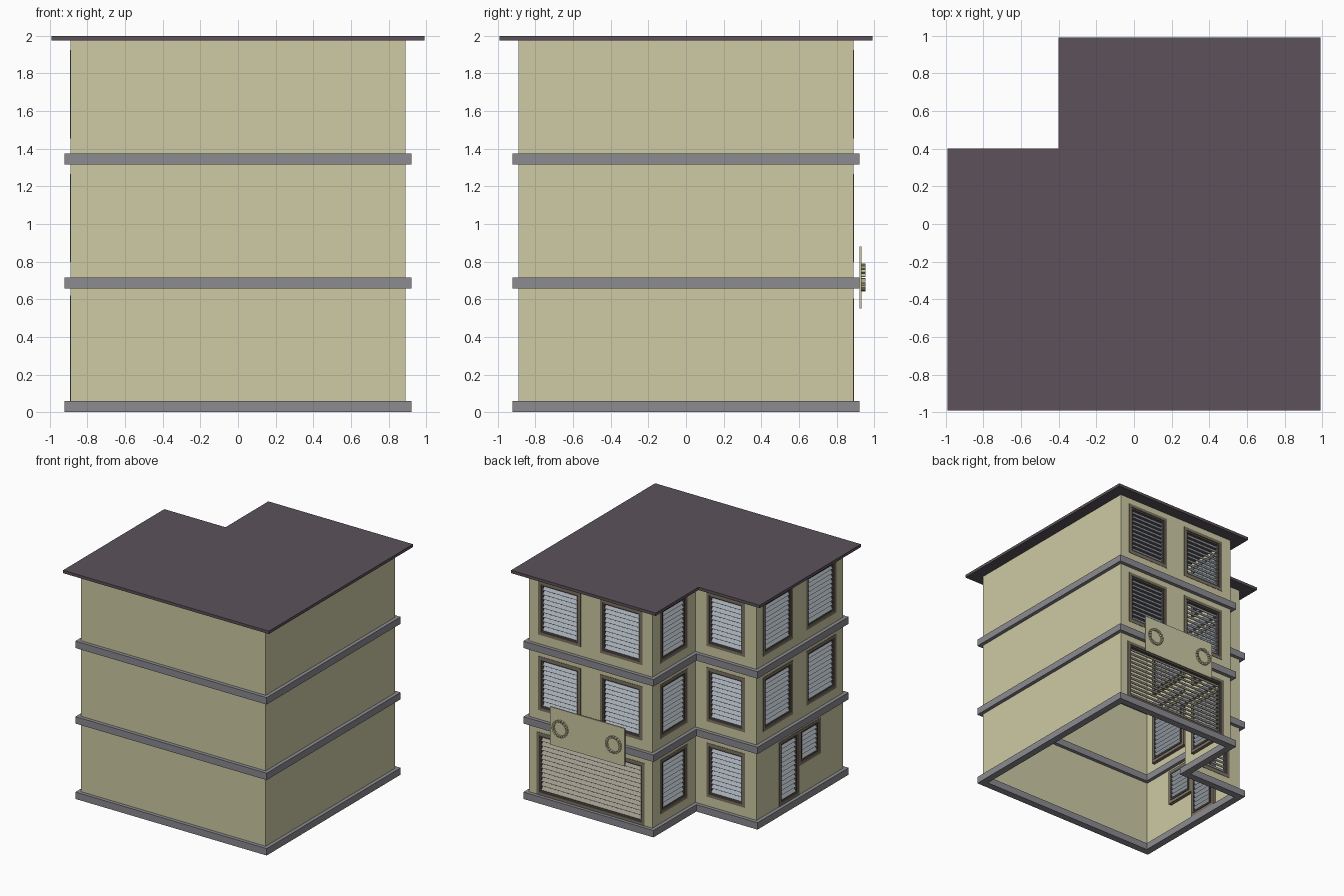
import bpy, bmesh, math
from mathutils import Matrix, Vector

if "Cube" in bpy.data.objects:
    bpy.data.objects.remove(bpy.data.objects["Cube"])


def material(name, hexcode):
    m = bpy.data.materials.new(name)
    rgb = [(int(hexcode[i:i + 2], 16) / 255) ** 2.2 for i in (0, 2, 4)]
    m.diffuse_color = (*rgb, 1)
    m.use_nodes = True
    m.node_tree.nodes["Principled BSDF"].inputs["Base Color"].default_value = m.diffuse_color
    return m


WALL = material("plaster", "cdc9a3")
BAND = material("band_grey", "8a8a90")
ROOF = material("roof_dark", "5c535a")
FRAME = material("frame_brown", "7c7263")
INNER = material("frame_dark", "57524d")
SLAT = material("slat_grey", "a9b0b8")
SHUTTER = material("shutter_grey", "a3a091")


def finish(bm, name, mat, fix=True):
    if fix:
        bmesh.ops.recalc_face_normals(bm, faces=bm.faces)
    me = bpy.data.meshes.new(name)
    bm.to_mesh(me)
    bm.free()
    me.materials.append(mat)
    ob = bpy.data.objects.new(name, me)
    bpy.context.collection.objects.link(ob)
    return ob


def box(bm, m, c, size, tilt=0.0):
    local = Matrix.Translation(c) @ Matrix.Rotation(tilt, 4, 'X') @ Matrix.Diagonal((*size, 1))
    bmesh.ops.create_cube(bm, size=1, matrix=m @ local)


def plan(o):
    """L-shaped footprint of the walls, offset outward by o"""
    a, n = 0.89 + o, 0.3 + o
    return [(-a, -a), (a, -a), (a, a), (-n, a), (-n, n), (-a, n)]


# Roof slab
bm = bmesh.new()
f = bm.faces.new([bm.verts.new((x, y, 1.975)) for x, y in plan(0.102)])
top = bmesh.ops.extrude_face_region(bm, geom=[f])["geom"]
bmesh.ops.translate(bm, vec=(0, 0, 0.025), verts=[v for v in top if isinstance(v, bmesh.types.BMVert)])
finish(bm, "roof", ROOF)

# Floor bands: hollow rings around the walls
for k, z in enumerate((0.0, 0.657, 1.315)):
    bm = bmesh.new()
    loops = [[bm.verts.new((x, y, h)) for x, y in plan(o)]
             for o, h in ((0.032, z), (0.032, z + 0.06), (-0.03, z + 0.06), (-0.03, z))]
    for i in range(4):
        a, b = loops[i], loops[(i + 1) % 4]
        for j in range(6):
            n = (j + 1) % 6
            bm.faces.new((a[j], a[n], b[n], b[j]))
    finish(bm, f"floor_band_{k}", BAND)

# Openings per wall: kind, u0, u1, z0, z1 (u runs along the wall)
openings = {i: [] for i in range(6)}
for level in range(3):
    zc = 0.375 + 0.657 * level
    for wall, centres, w in ((2, (0.295, 0.89), 0.41), (3, (0.295,), 0.37),
                             (4, (0.295,), 0.37), (5, (0.295, 0.89), 0.41)):
        if level == 0 and wall in (2, 5):
            continue
        for c in centres:
            openings[wall].append(("window", c - w / 2, c + w / 2, zc - 0.235, zc + 0.235))
openings[2].append(("garage", 0.075, 1.115, 0.06, 0.605))
openings[5].append(("door", 0.31, 0.59, 0.06, 0.62))
openings[5].append(("small_window", 0.59, 0.88, 0.31, 0.62))


def border(bm, m, u0, u1, z0, z1, w, y, d):
    """Four bars around a rectangle"""
    for u in (u0 + w / 2, u1 - w / 2):
        box(bm, m, (u, y, (z0 + z1) / 2), (w, d, z1 - z0))
    for z in (z0 + w / 2, z1 - w / 2):
        box(bm, m, ((u0 + u1) / 2, y, z), (u1 - u0 - 2 * w, d, w))


def fill(m, kind, u0, u1, z0, z1):
    """Frame, inner frame and tilted slats of one opening"""
    bm = bmesh.new()
    border(bm, m, u0, u1, z0, z1, 0.026, 0.013, 0.032)
    finish(bm, kind + "_frame", FRAME)
    w = 0.026
    u0, u1, z0, z1 = u0 + w, u1 - w, z0 + w, z1 - w
    bm = bmesh.new()
    border(bm, m, u0, u1, z0, z1, 0.014, 0.02, 0.03)
    finish(bm, kind + "_inner_frame", INNER)
    w = 0.014
    u0, u1, z0, z1 = u0 + w, u1 - w, z0 + w, z1 - w
    count = round((z1 - z0) / 0.04)
    pitch = (z1 - z0) / count
    bm = bmesh.new()
    for i in range(count):
        box(bm, m, ((u0 + u1) / 2, 0.02, z0 + (i + 0.5) * pitch),
            (u1 - u0, 0.005, pitch * 1.15), -math.radians(35))
    finish(bm, kind + "_slats", SHUTTER if kind == "garage" else SLAT)


# Walls with real openings
bm = bmesh.new()
pts = [Vector((x, y, 0)) for x, y in plan(0)]
for i, p in enumerate(pts):
    q = pts[(i + 1) % 6]
    d = (q - p).normalized()
    inward = Vector((-d.y, d.x, 0))
    m = Matrix.Translation(p) @ Matrix((d, inward, (0, 0, 1))).transposed().to_4x4()
    us = sorted({0.0, (q - p).length} | {v for o in openings[i] for v in o[1:3]})
    zs = sorted({0.0, 1.98} | {v for o in openings[i] for v in o[3:5]})
    for a, b in zip(us, us[1:]):
        for c, e in zip(zs, zs[1:]):
            u, z = (a + b) / 2, (c + e) / 2
            if any(o[1] < u < o[2] and o[3] < z < o[4] for o in openings[i]):
                continue
            bm.faces.new([bm.verts.new(m @ Vector((s, 0, t)))
                          for s, t in ((a, c), (b, c), (b, e), (a, e))])
    for o in openings[i]:
        fill(m, *o)
bmesh.ops.remove_doubles(bm, verts=bm.verts, dist=0.0005)
finish(bm, "walls", WALL, fix=False)

# Sign board above the garage with two studded rings
bm = bmesh.new()
box(bm, Matrix(), (0.297, 0.928, 0.715), (0.72, 0.011, 0.33))
finish(bm, "sign_board", WALL)
for k, x in enumerate((0.04, 0.554)):
    bm = bmesh.new()
    for i in range(18):
        turn = Matrix.Translation((x, 0.943, 0.715)) @ Matrix.Rotation(i * math.tau / 18, 4, 'Y')
        box(bm, turn, (0, 0, 0.066), (0.016, 0.02, 0.016))
    finish(bm, f"sign_ring_{k}", WALL)
